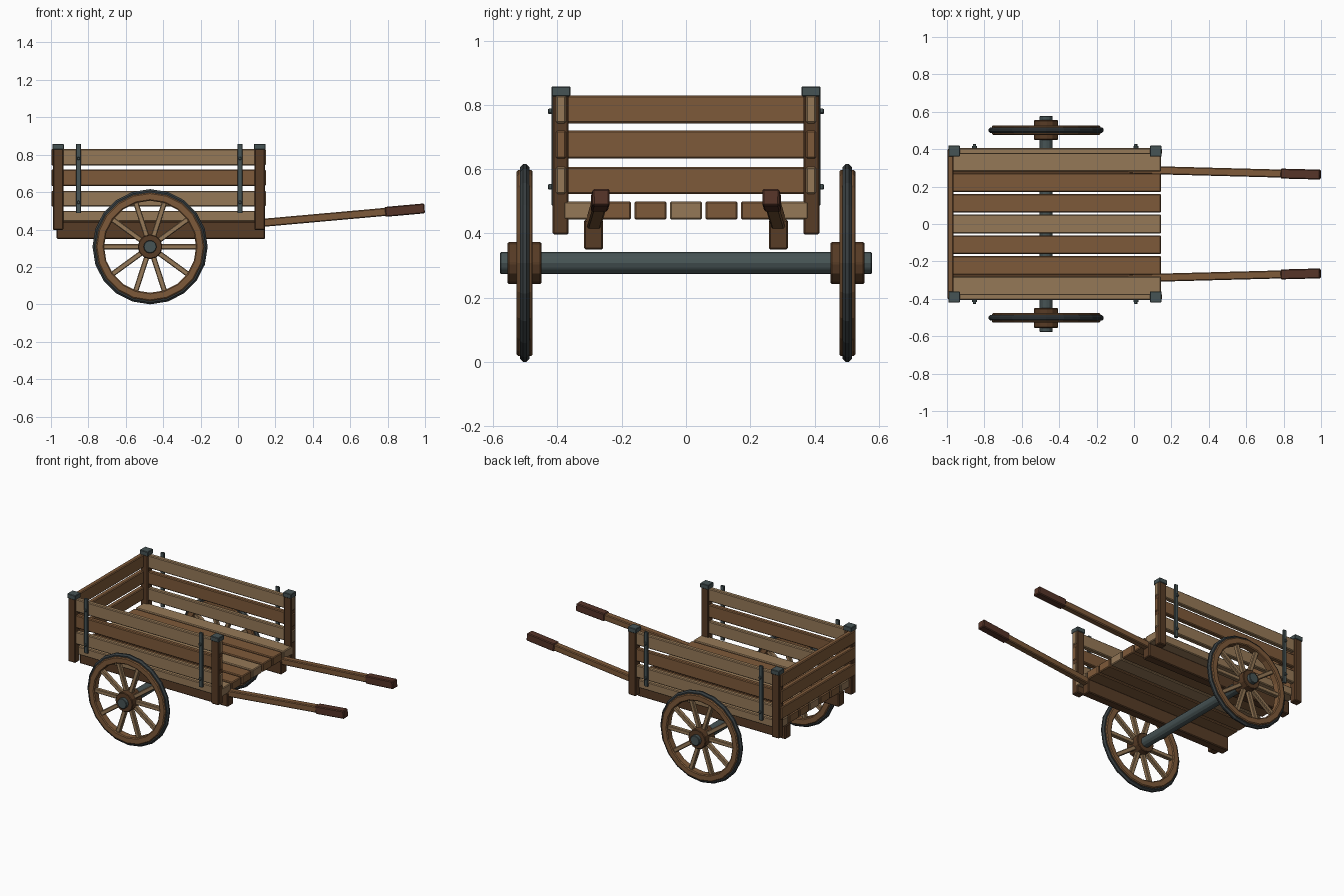
import bpy, bmesh
from math import pi, cos, sin
from mathutils import Vector, Matrix

if "Cube" in bpy.data.objects:
    bpy.data.objects.remove(bpy.data.objects["Cube"])


def material(name, r, g, b):
    m = bpy.data.materials.new(name)
    m.diffuse_color = [(c / 255) ** 2.2 for c in (r, g, b)] + [1]
    m.use_nodes = True
    m.node_tree.nodes["Principled BSDF"].inputs["Base Color"].default_value = m.diffuse_color
    return m


LIGHT = material("light_wood", 148, 120, 88)
WOOD = material("wood", 125, 90, 60)
DARK = material("dark_wood", 88, 62, 42)
GRIP = material("grip_wood", 86, 55, 44)
IRON = material("iron", 72, 84, 85)
TIRE = material("tire_iron", 58, 64, 66)


def finish(name, bm, mat, bevel=0.0):
    bmesh.ops.recalc_face_normals(bm, faces=bm.faces)
    me = bpy.data.meshes.new(name)
    bm.to_mesh(me)
    bm.free()
    me.materials.append(mat)
    ob = bpy.data.objects.new(name, me)
    bpy.context.collection.objects.link(ob)
    if bevel:
        mod = ob.modifiers.new("bevel", 'BEVEL')
        mod.width, mod.segments = bevel, 1
    return ob


def box(name, x, y, z, mat, bevel=0.005):
    """Box from (min, max) ranges."""
    bm = bmesh.new()
    size = [abs(r[1] - r[0]) for r in (x, y, z)]
    mid = [(r[0] + r[1]) / 2 for r in (x, y, z)]
    bmesh.ops.create_cube(bm, size=1, matrix=Matrix.Translation(mid) @ Matrix.Diagonal((*size, 1)))
    return finish(name, bm, mat, bevel)


def beam(name, a, b, w, mat, bevel=0.005):
    """Square bar between two points."""
    a, b = Vector(a), Vector(b)
    d = b - a
    rot = d.to_track_quat('X', 'Z').to_matrix().to_4x4()
    bm = bmesh.new()
    bmesh.ops.create_cube(bm, size=1, matrix=Matrix.Translation((a + b) / 2) @ rot
                          @ Matrix.Diagonal((d.length, w, w, 1)))
    return finish(name, bm, mat, bevel)


def rod(name, x, y0, y1, z, r, n, mat, bevel=0.0):
    """Cylinder along y."""
    bm = bmesh.new()
    bmesh.ops.create_cone(bm, cap_ends=True, segments=n, radius1=r, radius2=r, depth=abs(y1 - y0),
                          matrix=Matrix.Translation((x, (y0 + y1) / 2, z)) @ Matrix.Rotation(pi / 2, 4, 'X'))
    return finish(name, bm, mat, bevel)


def ring(name, centre, profile, n, mat):
    """Closed (radius, y) profile swept around the y axis."""
    bm = bmesh.new()
    cx, cy, cz = centre
    loops = [[bm.verts.new((cx + r * cos(2 * pi * i / n), cy + y, cz + r * sin(2 * pi * i / n)))
              for r, y in profile] for i in range(n)]
    k = len(profile)
    for i in range(n):
        p, q = loops[i], loops[(i + 1) % n]
        for j in range(k):
            bm.faces.new((p[j], p[(j + 1) % k], q[(j + 1) % k], q[j]))
    return finish(name, bm, mat)


BOARDS = [(0.523, 0.607), (0.633, 0.72), (0.743, 0.83)]
WX, WZ = -0.47, 0.308

# bed planks
for i in range(7):
    y = (i - 3) * 0.1105
    box(f"bed_plank_{i}", (-0.97, 0.145), (y - 0.05, y + 0.05), (0.443, 0.5), LIGHT if i % 3 == 0 else WOOD)

# tail boards
for i, z in enumerate(BOARDS):
    box(f"tail_board_{i}", (-0.998, -0.965), (-0.4, 0.4), z, WOOD)

for s, side in ((-1, "front"), (1, "back")):
    # side boards
    for i, z in enumerate(BOARDS):
        box(f"{side}_side_board_{i}", (-0.985, 0.149), (s * 0.373, s * 0.405), z, WOOD if i == 1 else LIGHT)
    # corner posts with iron caps
    for j, x in enumerate((-0.962, 0.116)):
        box(f"{side}_post_{j}", (x - 0.028, x + 0.028), (s * 0.365, s * 0.415), (0.397, 0.84), DARK)
        box(f"{side}_post_cap_{j}", (x - 0.031, x + 0.031), (s * 0.36, s * 0.419), (0.827, 0.858), IRON, 0.003)
    # iron straps with bolts
    for j, x in enumerate((-0.853, 0.01)):
        box(f"{side}_strap_{j}", (x - 0.013, x + 0.013), (s * 0.403, s * 0.418), (0.487, 0.858), IRON, 0.002)
        for k, z in enumerate((0.545, 0.78)):
            rod(f"{side}_bolt_{j}_{k}", x, s * 0.41, s * 0.429, z, 0.01, 8, IRON, 0.003)
    # under-rail, handle shaft and grip
    box(f"{side}_under_rail", (-0.97, 0.145), (s * 0.258, s * 0.317), (0.35, 0.443), DARK)
    a, b = Vector((-0.1, s * 0.293, 0.415)), Vector((0.997, s * 0.264, 0.513))
    beam(f"{side}_handle", a, a.lerp(b, 0.9), 0.043, WOOD)
    beam(f"{side}_grip", a.lerp(b, 0.808), b, 0.053, GRIP)

    # wheel: tire, rim, spokes, hub
    c = (WX, s * 0.502, WZ)
    ring(f"{side}_tire", c, [(0.308, -0.005), (0.308, 0.005), (0.298, 0.015), (0.284, 0.015),
                             (0.284, -0.015), (0.298, -0.015)], 20, TIRE)
    ring(f"{side}_rim", c, [(0.29, -0.02), (0.29, 0.02), (0.284, 0.025), (0.252, 0.025), (0.246, 0.02),
                            (0.246, -0.02), (0.252, -0.025), (0.284, -0.025)], 20, WOOD)
    for i in range(10):
        d = Vector((cos(i * pi / 5), 0, sin(i * pi / 5)))
        beam(f"{side}_spoke_{i}", Vector(c) + d * 0.05, Vector(c) + d * 0.256, 0.028, LIGHT, 0.004)
    rod(f"{side}_hub", WX, s * 0.45, s * 0.555, WZ, 0.066, 12, DARK, 0.004)

# axle through both hubs
rod("axle", WX, -0.578, 0.578, WZ, 0.035, 12, IRON, 0.003)
